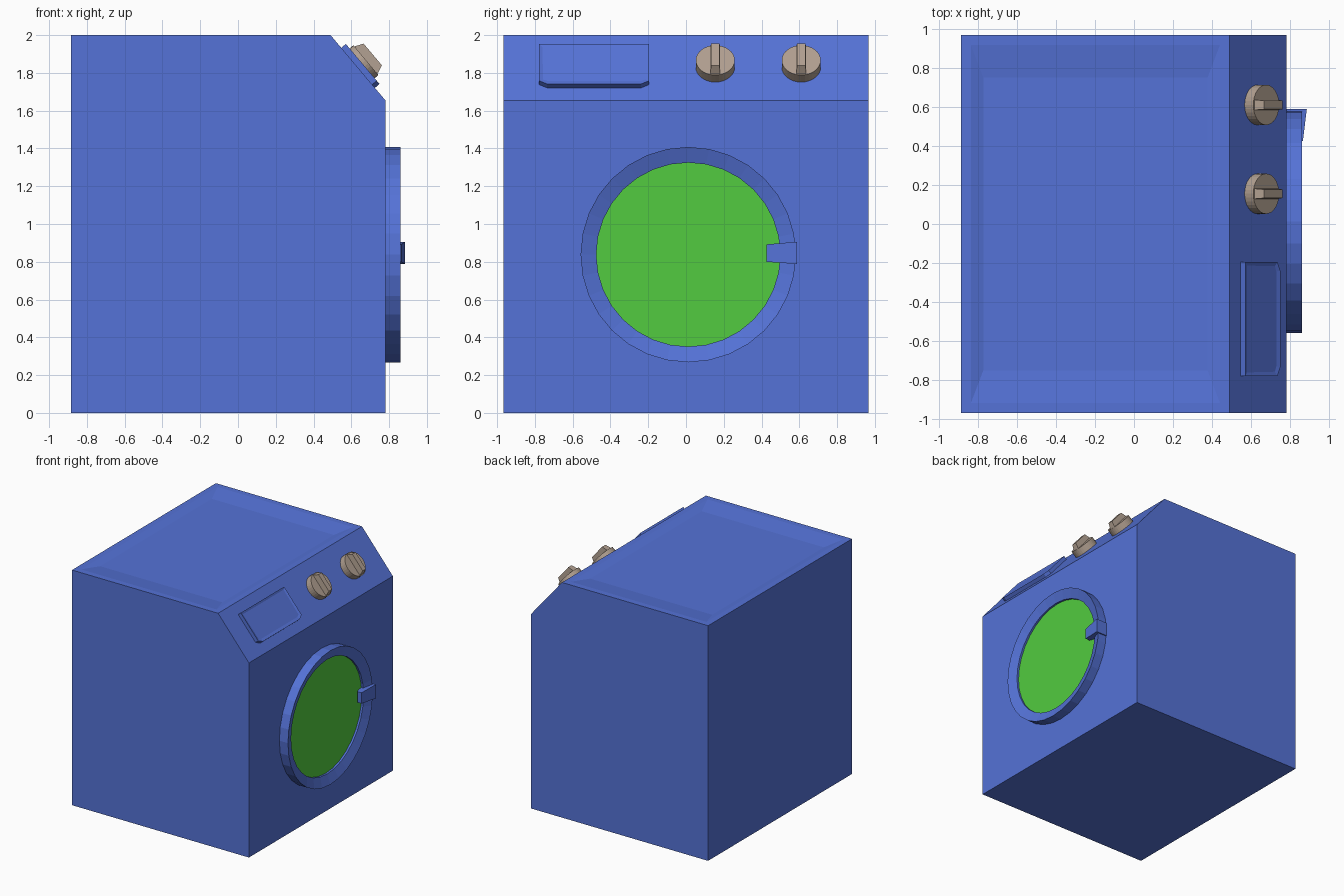
import bpy, bmesh, math
from mathutils import Vector, Matrix

if "Cube" in bpy.data.objects:
    bpy.data.objects.remove(bpy.data.objects["Cube"])


def material(name, rgb):
    m = bpy.data.materials.new(name)
    m.diffuse_color = (*rgb, 1)
    m.use_nodes = True
    m.node_tree.nodes["Principled BSDF"].inputs["Base Color"].default_value = m.diffuse_color
    return m


BLUE = material("blue_paint", (0.09, 0.17, 0.68))
GREEN = material("green_glass", (0.085, 0.60, 0.05))
TAN = material("tan_plastic", (0.44, 0.35, 0.28))


def finish(name, bm, mat, matrix=None):
    if matrix:
        bm.transform(matrix)
    bmesh.ops.recalc_face_normals(bm, faces=bm.faces)
    mesh = bpy.data.meshes.new(name)
    bm.to_mesh(mesh)
    bm.free()
    mesh.materials.append(mat)
    ob = bpy.data.objects.new(name, mesh)
    bpy.context.collection.objects.link(ob)
    return ob


def prism(bm, outline, offset):
    """Extrude a closed outline; returns the far cap."""
    base = bm.faces.new([bm.verts.new(p) for p in outline])
    ext = bmesh.ops.extrude_face_region(bm, geom=[base], use_keep_orig=True)["geom"]
    bmesh.ops.translate(bm, vec=offset, verts=[g for g in ext if isinstance(g, bmesh.types.BMVert)])
    return next(g for g in ext if isinstance(g, bmesh.types.BMFace))


def hull(bm, points):
    bmesh.ops.convex_hull(bm, input=[bm.verts.new(p) for p in points])
    bmesh.ops.dissolve_limit(bm, angle_limit=0.01, verts=bm.verts, edges=bm.edges)


def lathe(bm, profile, n=32):
    """Revolve (radius, height) points around local z."""
    rings = [[bm.verts.new((r * math.cos(2 * math.pi * i / n), r * math.sin(2 * math.pi * i / n), h))
              for i in range(n)] for r, h in profile]
    for a, b in zip(rings, rings[1:]):
        for i in range(n):
            j = (i + 1) % n
            bm.faces.new((a[i], a[j], b[j], b[i]))
    return rings


# Cabinet: side profile with a sloped control face, top panel gently dished
bm = bmesh.new()
prism(bm, [(x, -0.967, z) for x, z in
           ((-0.885, 0), (0.78, 0), (0.78, 1.655), (0.49, 2), (-0.885, 2))], Vector((0, 1.934, 0)))
bm.normal_update()
top = next(f for f in bm.faces if all(v.co.z > 1.99 for v in f.verts))
bmesh.ops.inset_region(bm, faces=[top], thickness=0.07)
bmesh.ops.inset_region(bm, faces=[top], thickness=0.09)
for v in top.verts:
    v.co.z -= 0.02
    v.co.y *= 0.75 / abs(v.co.y)
finish("cabinet", bm, BLUE)

# Frame of the sloped control face: local x down the slope, y across, z outward
down = Vector((0.29, 0, -0.345)).normalized()
out = Vector((0.345, 0, 0.29)).normalized()
slope = Matrix((down, Vector((0, 1, 0)), out)).transposed().to_4x4()
slope.translation = (0.49, 0, 2)

# Detergent drawer front with clipped lower corners and a shallow inset
bm = bmesh.new()
face = prism(bm, [(0.088, -0.778, -0.005), (0.342, -0.778, -0.005), (0.365, -0.735, -0.005),
                  (0.365, -0.238, -0.005), (0.342, -0.195, -0.005), (0.088, -0.195, -0.005)],
             Vector((0, 0, 0.037)))
bmesh.ops.recalc_face_normals(bm, faces=bm.faces)
bmesh.ops.inset_region(bm, faces=[face], thickness=0.025)
for v in face.verts:
    v.co.z -= 0.006
finish("drawer_front", bm, BLUE, slope)

# Control knobs: round base with a tapered grip bar
for i, y in enumerate((0.155, 0.61), 1):
    place = slope @ Matrix.Translation((0.222, y, 0))
    bm = bmesh.new()
    for ring in lathe(bm, [(0.103, -0.005), (0.103, 0.058)]):
        bm.faces.new(ring)
    finish(f"knob_base_{i}", bm, TAN, place)
    bm = bmesh.new()
    hull(bm, [(sx * lx, sy * ly, z) for lx, ly, z in ((0.098, 0.027, 0.05), (0.075, 0.022, 0.105))
              for sx in (-1, 1) for sy in (-1, 1)])
    finish(f"knob_grip_{i}", bm, TAN, place)

# Door frame: ring with an inward sloping face
door = Matrix.Translation((0, 0.012, 0.838)) @ Matrix.Rotation(math.pi / 2, 4, 'Y')
bm = bmesh.new()
lathe(bm, [(0.57, 0.775), (0.57, 0.861), (0.487, 0.832), (0.487, 0.775)])
finish("door_frame", bm, BLUE, door)

# Door glass
bm = bmesh.new()
bm.faces.new(lathe(bm, [(0.487, 0.815)])[0])
glass = finish("door_glass", bm, GREEN, door)
if glass.data.polygons[0].normal.x < 0:
    glass.data.flip_normals()

# Door handle: wedge rising toward the outer rim
bm = bmesh.new()
hull(bm, [(x, y, z) for y, z0, z1, xs in ((0.425, 0.80, 0.892, (0.825, 0.865)), (0.588, 0.788, 0.906, (0.78, 0.885)))
          for x in xs for z in (z0, z1)])
finish("door_handle", bm, BLUE)
